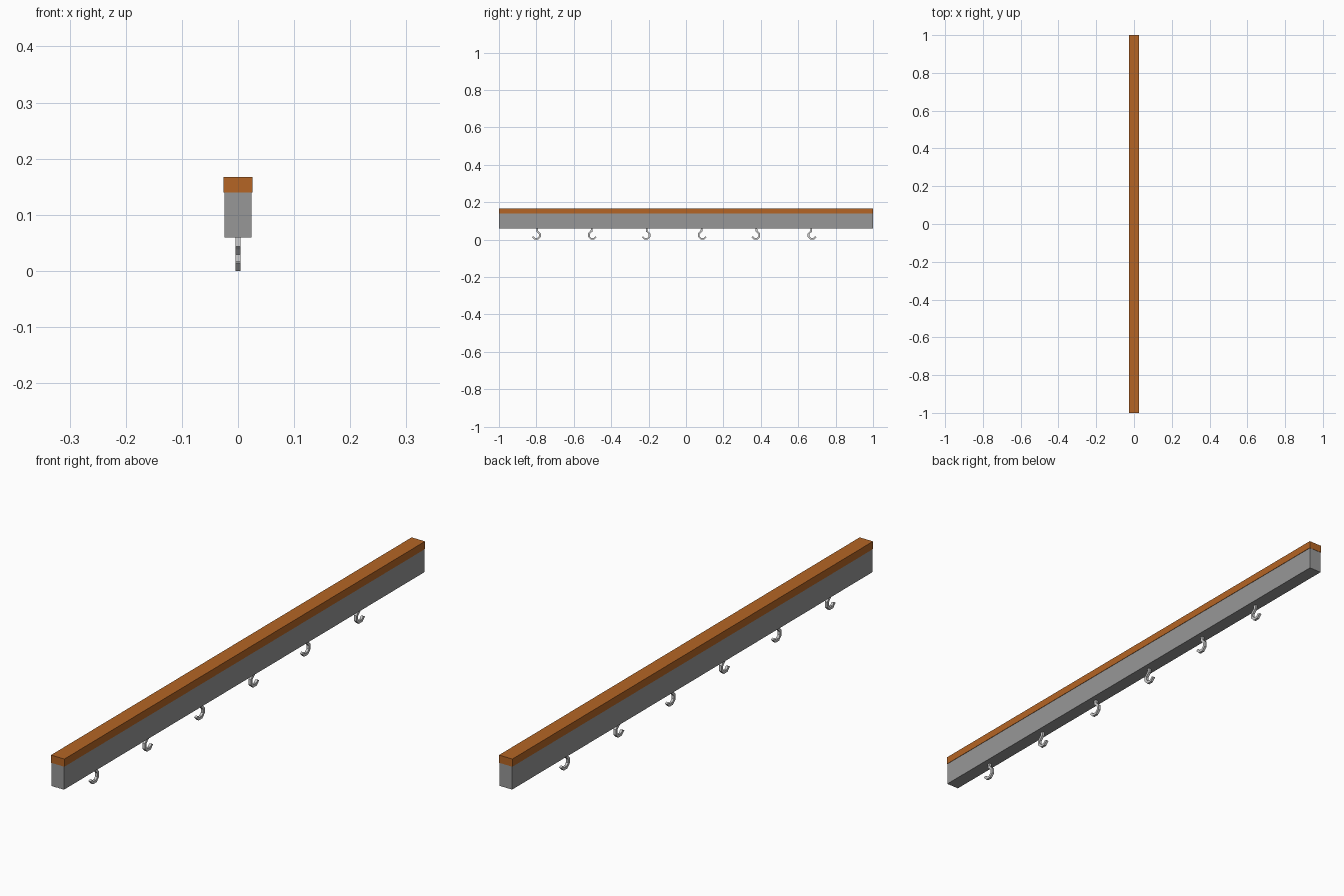
import bpy, bmesh, math

if "Cube" in bpy.data.objects:
    bpy.data.objects.remove(bpy.data.objects["Cube"])

def material(name, rgb):
    m = bpy.data.materials.new(name)
    m.diffuse_color = (*rgb, 1)
    m.use_nodes = True
    m.node_tree.nodes["Principled BSDF"].inputs["Base Color"].default_value = m.diffuse_color
    return m

wood = material("orange wood", (0.46, 0.13, 0.018))
grey = material("rail grey", (0.31, 0.31, 0.31))
steel = material("pale steel", (0.62, 0.62, 0.62))

def prism(name, outline, axis, lo, hi, mat):
    """Extrude a closed outline along x (points y,z) or y (points x,z)."""
    bm = bmesh.new()
    put = (lambda a, b: (lo, a, b)) if axis == 'x' else (lambda a, b: (a, lo, b))
    f = bm.faces.new([bm.verts.new(put(a, b)) for a, b in outline])
    ext = bmesh.ops.extrude_face_region(bm, geom=[f])
    d = (hi - lo, 0, 0) if axis == 'x' else (0, hi - lo, 0)
    bmesh.ops.translate(bm, vec=d, verts=[v for v in ext['geom'] if isinstance(v, bmesh.types.BMVert)])
    bmesh.ops.recalc_face_normals(bm, faces=bm.faces)
    me = bpy.data.meshes.new(name)
    bm.to_mesh(me)
    bm.free()
    me.materials.append(mat)
    ob = bpy.data.objects.new(name, me)
    bpy.context.collection.objects.link(ob)
    return ob

def rect(x0, x1, z0, z1):
    return [(x0, z0), (x1, z0), (x1, z1), (x0, z1)]

# wooden cap and grey rail
prism("wood_cap", rect(-0.026, 0.026, 0.14, 0.167), 'y', -1, 1, wood)
prism("rail", rect(-0.0245, 0.0245, 0.059, 0.14), 'y', -0.999, 0.999, grey)

# front end plates, leaving a fine seam down the middle
for side, s in (("left", -1), ("right", 1)):
    x0, x1 = sorted((s * 0.0006, s * 0.0245))
    prism("end_plate_" + side, rect(x0, x1, 0.059, 0.14), 'y', -1, -0.999, grey)

# open octagonal hooks, alternately mirrored
def ring(apothem, degs, cz=0.0235):
    r = apothem / math.cos(math.pi / 8)
    return [(r * math.cos(math.radians(a)), cz + r * math.sin(math.radians(a))) for a in degs]

ANGLES = [67.5 - 45 * i for i in range(6)]   # upper right, round the bottom, to the left tip
def hook(name, y, s):
    outer = [(0.0085, 0.061)] + ring(0.0235, ANGLES)
    inner = [(0.0, 0.061), (0.0, 0.043)] + ring(0.0145, ANGLES)
    pts = [(y + s * a, z) for a, z in outer + inner[::-1]]
    prism(name, pts, 'x', -0.0045, 0.0045, steel)

for i, y in enumerate((-0.80, -0.50, -0.214, 0.088, 0.372, 0.674)):
    hook("hook_%d" % (i + 1), y, 1 if i % 2 == 0 else -1)
